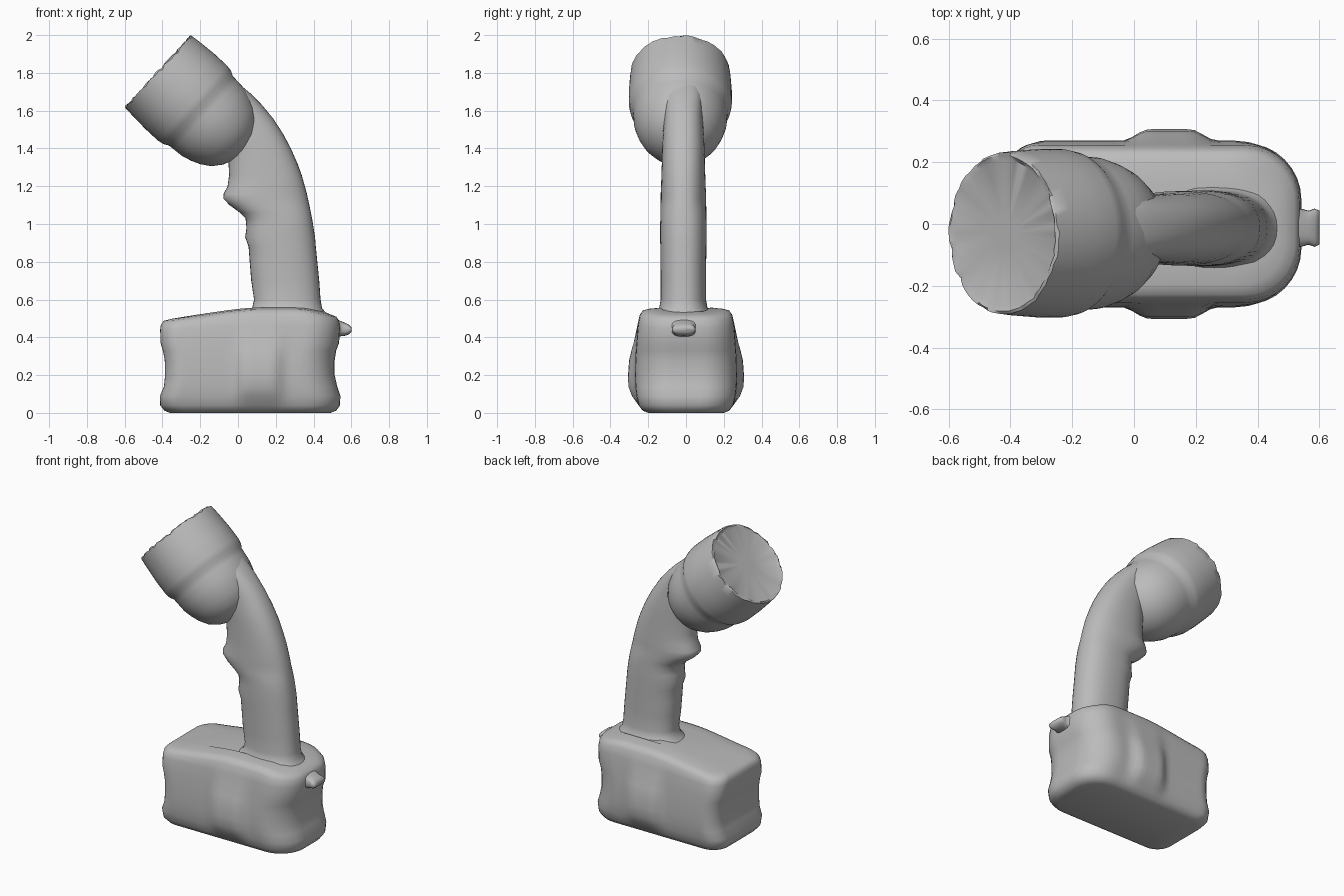
import bpy, bmesh, math, random
from mathutils import Vector, Matrix

cube = bpy.data.objects.get("Cube")
if cube:
    bpy.data.objects.remove(cube, do_unlink=True)

random.seed(4)
grey = bpy.data.materials.new("plain grey")
grey.use_nodes = True
grey.diffuse_color = (0.5, 0.5, 0.5, 1)
bsdf = grey.node_tree.nodes["Principled BSDF"]
bsdf.inputs["Base Color"].default_value = grey.diffuse_color
bsdf.inputs["Roughness"].default_value = 0.7


def loft(name, rings, angle=40):
    """Skin a stack of equal-length point rings and cap both ends."""
    bm = bmesh.new()
    rows = [[bm.verts.new(p) for p in ring] for ring in rings]
    n = len(rows[0])
    for a, b in zip(rows, rows[1:]):
        for i in range(n):
            j = (i + 1) % n
            bm.faces.new((a[i], a[j], b[j], b[i]))
    bm.faces.new(rows[0][::-1])
    bm.faces.new(rows[-1])
    bmesh.ops.recalc_face_normals(bm, faces=bm.faces)
    mesh = bpy.data.meshes.new(name)
    bm.to_mesh(mesh)
    bm.free()
    mesh.materials.append(grey)
    obj = bpy.data.objects.new(name, mesh)
    bpy.context.collection.objects.link(obj)
    bpy.ops.object.select_all(action='DESELECT')
    obj.select_set(True)
    bpy.context.view_layer.objects.active = obj
    bpy.ops.object.shade_smooth_by_angle(angle=math.radians(angle))
    return obj


def oval(rx, ry, n=40, power=2.0):
    """Superellipse outline as (u, v) pairs."""
    pts = []
    for i in range(n):
        a = 2 * math.pi * i / n
        c, s = math.cos(a), math.sin(a)
        pts.append((rx * math.copysign(abs(c) ** (2 / power), c),
                    ry * math.copysign(abs(s) ** (2 / power), s)))
    return pts


def smooth(t):
    t = max(0.0, min(1.0, t))
    return t * t * (3 - 2 * t)


# Battery: rounded footprint with tighter corners at -x, rounder at +x
def footprint(x0, x1, hy):
    def corner(cx, cy, r, start):
        return [(cx + r * math.cos(start + k * math.pi / 16),
                 cy + r * math.sin(start + k * math.pi / 16)) for k in range(9)]
    tight, wide = min(0.1, hy * 0.45), hy * 0.7
    right = corner(x1 - wide, hy - wide, wide, 0)
    left = corner(x0 + tight, hy - tight, tight, math.pi / 2)
    ax, bx = right[-1][0], left[0][0]
    side = [(ax + (bx - ax) * k / 24, hy) for k in range(1, 24)]
    half = right + side + left
    return half + [(x, -y) for x, y in reversed(half)]


def roof(x):
    return 0.055 * smooth((x + 0.42) / 0.55) - 0.035 * smooth((x - 0.3) / 0.25)


battery_rows = [
    (0.0, -0.36, 0.49, 0.20), (0.012, -0.39, 0.52, 0.23), (0.04, -0.412, 0.54, 0.25),
    (0.09, -0.413, 0.542, 0.262), (0.14, -0.392, 0.525, 0.268), (0.20, -0.386, 0.512, 0.27),
    (0.28, -0.388, 0.512, 0.268), (0.33, -0.398, 0.52, 0.265), (0.37, -0.41, 0.535, 0.262),
    (0.44, -0.412, 0.54, 0.255), (0.47, -0.408, 0.535, 0.245), (0.488, -0.39, 0.52, 0.228),
    (0.496, -0.35, 0.49, 0.195), (0.503, -0.22, 0.46, 0.13)]
rings = []
for z, x0, x1, hy in battery_rows:
    lift = smooth((z - 0.4) / 0.09)
    ring = []
    for x, y in footprint(x0, x1, hy):
        # raised grip pad on each long side
        pad = smooth((x + 0.04) / 0.09) * smooth((0.27 - x) / 0.09)
        pad *= smooth((z - 0.03) / 0.1) * smooth((0.48 - z) / 0.25)
        pad *= smooth((abs(y) - 0.2) / 0.05)
        ring.append((x, y + math.copysign(0.037 * pad, y), z + lift * roof(x)))
    rings.append(ring)
loft("battery", rings, 60)

# Handle: z, front edge, rear edge, half width; the trigger bulges at -x
handle_rows = [
    (0.49, 0.0, 0.50, 0.19), (0.53, 0.045, 0.465, 0.15), (0.555, 0.075, 0.445, 0.128),
    (0.60, 0.085, 0.437, 0.12), (0.70, 0.07, 0.43, 0.12), (0.80, 0.062, 0.42, 0.121),
    (0.88, 0.056, 0.412, 0.122), (0.93, 0.038, 0.408, 0.123), (0.98, 0.045, 0.40, 0.123),
    (1.03, 0.04, 0.392, 0.122), (1.06, 0.01, 0.386, 0.122), (1.10, -0.045, 0.378, 0.121),
    (1.135, -0.078, 0.37, 0.12), (1.16, -0.076, 0.365, 0.12), (1.20, -0.055, 0.354, 0.118),
    (1.26, -0.047, 0.337, 0.116), (1.32, -0.05, 0.315, 0.114), (1.40, -0.05, 0.28, 0.112),
    (1.48, -0.08, 0.237, 0.108), (1.56, -0.1, 0.185, 0.102), (1.63, -0.12, 0.127, 0.1),
    (1.69, -0.14, 0.068, 0.1), (1.74, -0.16, 0.008, 0.095), (1.78, -0.18, -0.05, 0.07)]
rings = []
for z, x0, x1, hy in handle_rows:
    c, r = (x0 + x1) / 2, (x1 - x0) / 2
    rings.append([(c + u, v - 0.014, z) for u, v in oval(r, hy, power=2.3)])
loft("handle", rings, 70)

# Lamp head: turned profile along a tilted axis, with a shallow recessed lens
axis = Vector((0.735, 0, -0.678)).normalized()
across = Vector((-axis.z, 0, axis.x))
centre = Vector((-0.425, -0.03, 1.81))
head_profile = [
    (0.012, 0.05), (0.012, 0.235), (0.0, 0.25), (0.004, 0.259), (0.06, 0.264),
    (0.16, 0.27), (0.25, 0.27), (0.285, 0.264), (0.31, 0.25), (0.345, 0.247),
    (0.40, 0.243), (0.45, 0.23), (0.50, 0.21), (0.55, 0.178), (0.59, 0.13),
    (0.612, 0.08), (0.622, 0.03)]
rings = []
for k, (t, r) in enumerate(head_profile):
    ring = []
    for u, v in oval(r, r * 1.01, 64):
        chip = random.uniform(-0.004, 0.01) if k in (2, 3) else 0
        ring.append(centre + axis * (t + chip) + across * u + Vector((0, v, 0)))
    rings.append(ring)
loft("lamp_head", rings, 40)

# Latch tab: x, half width, lower and upper z
tab_rows = [
    (0.46, 0.13, 0.40, 0.515), (0.51, 0.1, 0.402, 0.502), (0.54, 0.062, 0.405, 0.488),
    (0.565, 0.055, 0.408, 0.478), (0.585, 0.062, 0.415, 0.468), (0.6, 0.055, 0.428, 0.455)]
rings = []
for x, hy, z0, z1 in tab_rows:
    c, r = (z0 + z1) / 2, (z1 - z0) / 2
    rings.append([(x, u - 0.012, c + v) for u, v in oval(hy, r, 24, 3.0)])
loft("latch_tab", rings, 60)
